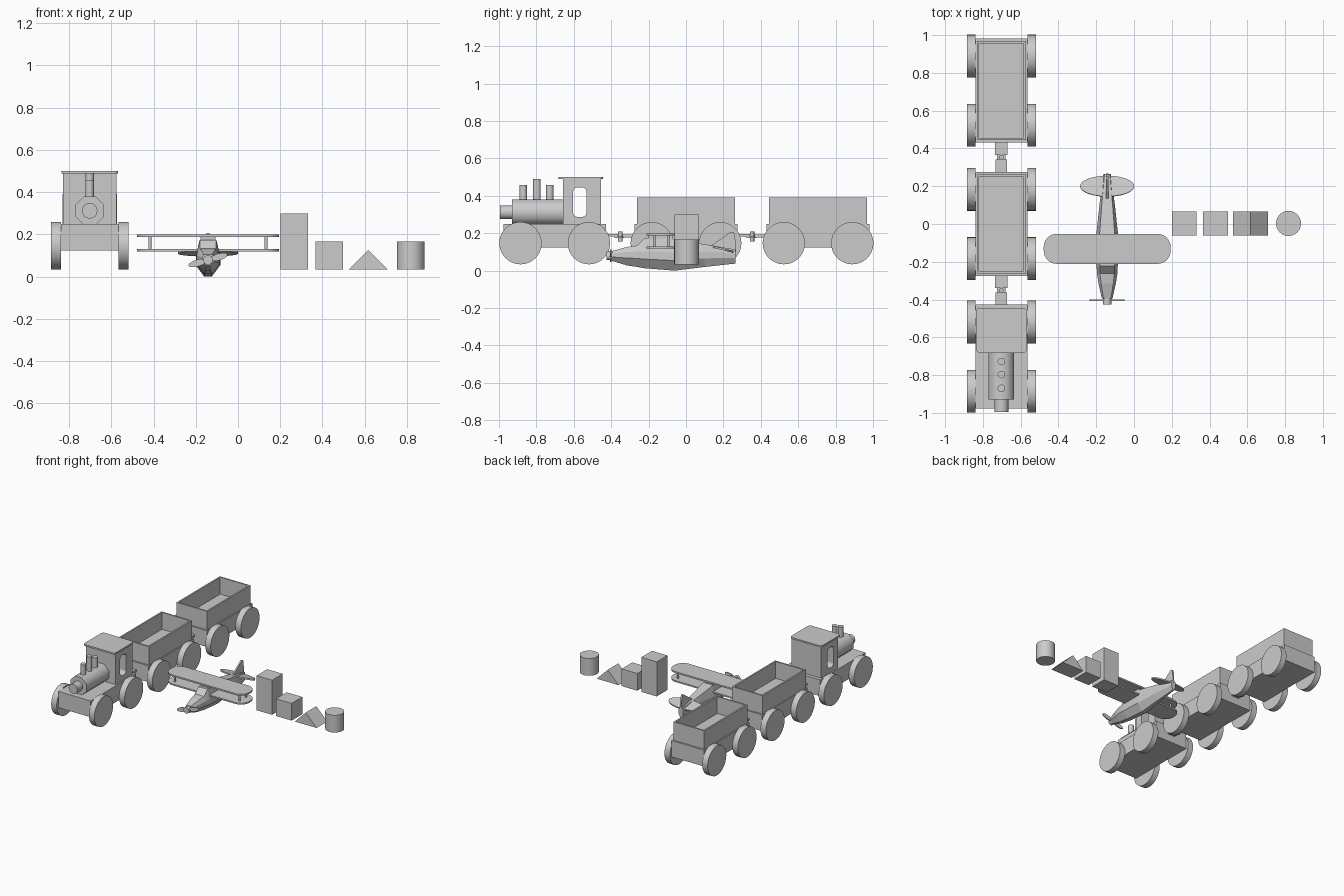
import bpy, bmesh
from math import pi, sin, cos, radians
from mathutils import Matrix

if "Cube" in bpy.data.objects:
    bpy.data.objects.remove(bpy.data.objects["Cube"])

TX, PX = -0.702, -0.142      # train and plane centre lines


def finish(name, bm):
    bmesh.ops.recalc_face_normals(bm, faces=bm.faces)
    me = bpy.data.meshes.new(name)
    bm.to_mesh(me)
    bm.free()
    ob = bpy.data.objects.new(name, me)
    bpy.context.collection.objects.link(ob)
    return ob


def box(name, x0, x1, y0, y1, z0, z1):
    return prism(name, [(x0, y0), (x1, y0), (x1, y1), (x0, y1)], 'z', z0, z1)


def prism(name, pts, axis, a, b):
    """Extrude a 2D outline from a to b along an axis."""
    place = {'x': lambda u, v, t: (t, u, v),
             'y': lambda u, v, t: (u, t, v),
             'z': lambda u, v, t: (u, v, t)}[axis]
    return loft(name, [[place(u, v, t) for u, v in pts] for t in (a, b)])


def loft(name, rings):
    bm = bmesh.new()
    vs = [[bm.verts.new(p) for p in r] for r in rings]
    n = len(vs[0])
    for r, s in zip(vs, vs[1:]):
        for i in range(n):
            bm.faces.new((r[i], r[(i + 1) % n], s[(i + 1) % n], s[i]))
    bm.faces.new(vs[0])
    bm.faces.new(vs[-1])
    return finish(name, bm)


def ellipse(cu, cv, ru, rv, n=32, phase=0.0):
    return [(cu + ru * cos(phase + 2 * pi * i / n), cv + rv * sin(phase + 2 * pi * i / n))
            for i in range(n)]


def rounded(u0, u1, v0, v1, r, n=8):
    pts = []
    for k, (cu, cv) in enumerate([(u1 - r, v1 - r), (u0 + r, v1 - r), (u0 + r, v0 + r), (u1 - r, v0 + r)]):
        for i in range(n + 1):
            a = pi / 2 * (k + i / n)
            pts.append((cu + r * cos(a), cv + r * sin(a)))
    return pts


def smooth(ob, angle=35):
    bpy.ops.object.select_all(action='DESELECT')
    ob.select_set(True)
    bpy.context.view_layer.objects.active = ob
    bpy.ops.object.shade_smooth_by_angle(angle=radians(angle))
    return ob


def cyl(name, axis, cu, cv, r, a, b, n=32):
    return smooth(prism(name, ellipse(cu, cv, r, r, n), axis, a, b))


# Chassis and wheels shared by the engine and both wagons
for name, cy in (("engine", -0.702), ("wagon_1", 0.0), ("wagon_2", 0.706)):
    box(name + "_chassis", TX - 0.137, TX + 0.137, cy - 0.275, cy + 0.275, 0.125, 0.25)
    for dy in (-0.183, 0.183):
        for s in (-1, 1):
            cyl(name + "_wheel", 'x', cy + dy, 0.147, 0.113, TX + s * 0.137, TX + s * 0.183, 48)

# Open wagon bodies
for name, cy in (("wagon_1", 0.0), ("wagon_2", 0.706)):
    bm = bmesh.new()
    hx, hy, t = 0.13, 0.262, 0.012
    def ring(h, k, z):
        return [bm.verts.new((TX + sx * h, cy + sy * k, z))
                for sx, sy in ((-1, -1), (1, -1), (1, 1), (-1, 1))]
    rings = [ring(hx, hy, 0.25), ring(hx, hy, 0.391), ring(hx - t, hy - t, 0.391), ring(hx - t, hy - t, 0.262)]
    for r, s in zip(rings, rings[1:]):
        for i in range(4):
            bm.faces.new((r[i], r[(i + 1) % 4], s[(i + 1) % 4], s[i]))
    bm.faces.new(rings[0])
    bm.faces.new(rings[-1])
    finish(name + "_body", bm)

# Couplings with a pin
for y0, y1 in ((-0.427, -0.275), (0.275, 0.431)):
    m = (y0 + y1) / 2
    box("coupling_rear", TX - 0.033, TX + 0.033, m + 0.012, y1, 0.178, 0.194)
    box("coupling_tongue", TX - 0.022, TX + 0.022, m - 0.03, m + 0.02, 0.174, 0.183)
    box("coupling_front", TX - 0.03, TX + 0.03, y0, m - 0.012, 0.183, 0.195)
    cyl("coupling_pin", 'z', TX, m, 0.012, 0.157, 0.21, 16)

# Cab with a window through both sides, and its roof
cab = box("engine_cab", TX - 0.126, TX + 0.126, -0.658, -0.454, 0.25, 0.49)
cutter = prism("window_cutter", rounded(-0.604, -0.532, 0.287, 0.445, 0.025), 'x', TX - 0.2, TX + 0.2)
cutter.hide_render = True
cutter.hide_set(True)
mod = cab.modifiers.new("window", 'BOOLEAN')
mod.operation, mod.object, mod.solver = 'DIFFERENCE', cutter, 'EXACT'
prism("engine_roof", rounded(TX - 0.134, TX + 0.134, -0.682, -0.445, 0.02), 'z', 0.489, 0.501)

# Boiler, nose and chimneys
r8 = 0.068 / cos(pi / 8)
smooth(prism("boiler", ellipse(TX, 0.312, r8, r8, 8, pi / 8), 'y', -0.93, -0.65), 50)
cyl("boiler_nose", 'y', TX, 0.312, 0.037, -0.995, -0.925, 16)
for y, top in ((-0.87, 0.457), (-0.797, 0.49), (-0.728, 0.457)):
    cyl("chimney", 'z', TX, y, 0.02, 0.33, top, 24)

# Plane fuselage: y, half width, top, bottom
stations = [(-0.395, 0.028, 0.105, 0.052), (-0.315, 0.046, 0.127, 0.028),
            (-0.262, 0.054, 0.134, 0.02), (-0.222, 0.056, 0.174, 0.013),
            (-0.06, 0.058, 0.17, 0.0), (0.1, 0.041, 0.141, 0.02), (0.265, 0.02, 0.113, 0.038)]
rings = []
for y, w, top, bot in stations:
    mid = bot + (min(top, 0.135) - bot) * 0.72
    low = bot + (min(top, 0.135) - bot) * 0.4
    half = [(0.7 * w, top), (w, mid), (w, low), (0.3 * w, bot)]
    rings.append([(PX + u, y, v) for u, v in half] + [(PX - u, y, v) for u, v in reversed(half)])
loft("fuselage", rings)

# Wings and struts
for name, z0, z1 in (("lower_wing", 0.119, 0.13), ("upper_wing", 0.187, 0.199)):
    prism(name, rounded(PX - 0.336, PX + 0.336, -0.211, -0.052, 0.07), 'z', z0, z1)
box("cabin_pylon", PX - 0.035, PX + 0.035, -0.2, -0.07, 0.16, 0.188)
for s in (-1, 1):
    for y in (-0.17, -0.095):
        cyl("wing_strut", 'z', PX + s * 0.275, y, 0.007, 0.125, 0.19, 12)

# Tailplane and fin
tail = prism("tailplane", ellipse(0, 0, 0.143, 0.056, 40), 'z', -0.005, 0.005)
tail.matrix_world = Matrix.Translation((PX, 0.2, 0.114)) @ Matrix.Rotation(radians(-14), 4, 'X')
prism("tail_fin", [(0.125, 0.128), (0.19, 0.172), (0.236, 0.206), (0.252, 0.208),
                   (0.262, 0.19), (0.267, 0.1), (0.2, 0.1)], 'x', PX - 0.006, PX + 0.006)

# Propeller
cyl("propeller_hub", 'y', PX, 0.079, 0.023, -0.425, -0.39, 16)
for s in (0, pi):
    blade = prism("propeller_blade", ellipse(0.052, 0, 0.044, 0.016, 20), 'y', -0.004, 0.004)
    blade.matrix_world = Matrix.Translation((PX, -0.403, 0.079)) @ Matrix.Rotation(radians(-16) + s, 4, 'Y')

# Toy blocks
box("tall_block", 0.201, 0.332, -0.062, 0.067, 0.034, 0.299)
box("cube_block", 0.366, 0.498, -0.062, 0.067, 0.034, 0.166)
prism("roof_block", [(0.525, 0.034), (0.71, 0.034), (0.617, 0.127)], 'y', -0.062, 0.067)
cyl("round_block", 'z', 0.818, 0.003, 0.066, 0.034, 0.166, 48)
